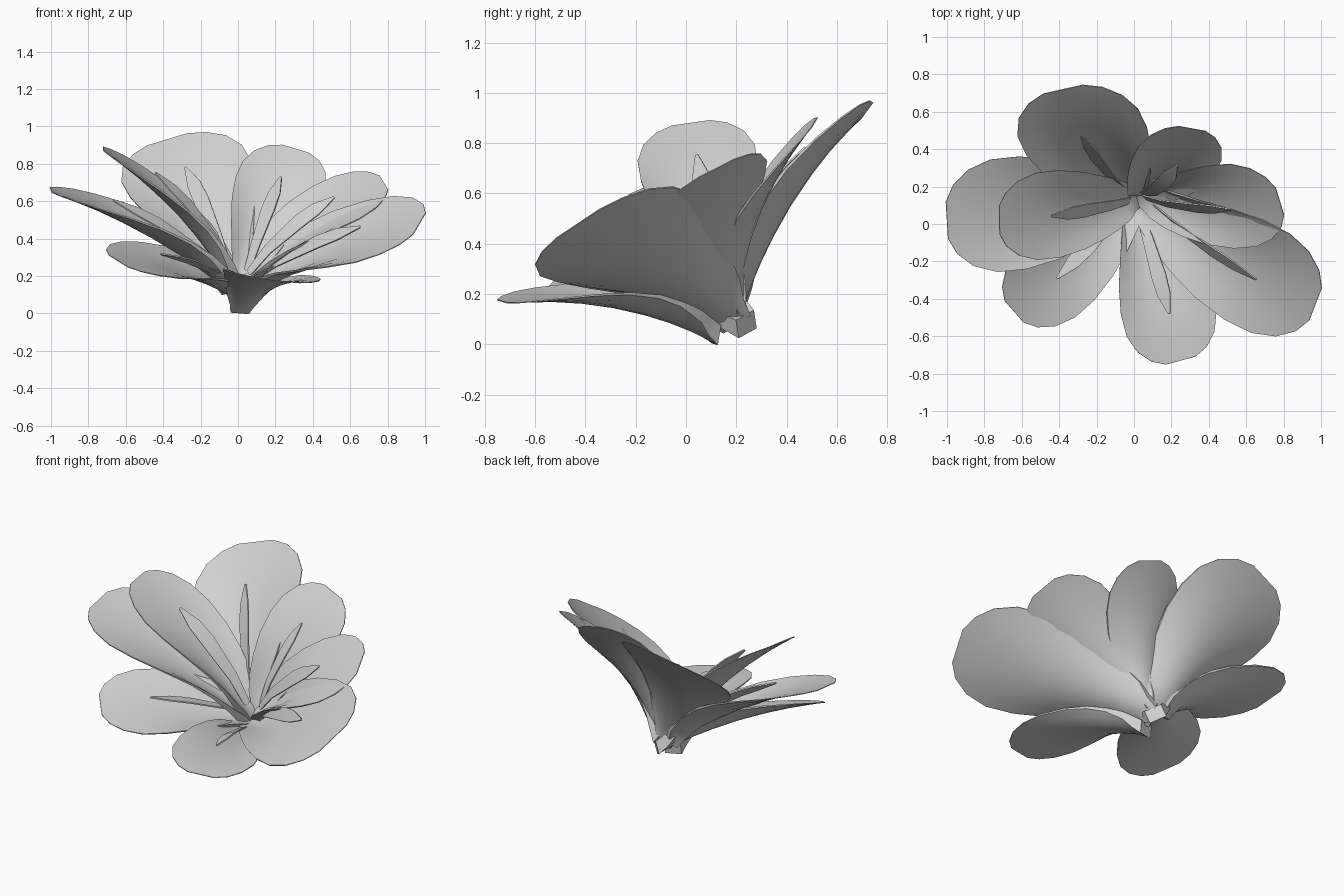
import bpy, bmesh
from math import radians
from mathutils import Vector

cube = bpy.data.objects.get("Cube")
if cube:
    bpy.data.objects.remove(cube, do_unlink=True)

grey = bpy.data.materials.new("soft grey")
grey.use_nodes = True
grey.diffuse_color = (0.64, 0.64, 0.64, 1)
grey.node_tree.nodes["Principled BSDF"].inputs["Base Color"].default_value = (0.64, 0.64, 0.64, 1)

AXIS = Vector((0, -0.47, 0.88))    # the way the flower opens
COLUMNS = 9

# Petal outline: (share of length, share of full width, thickness, cupping)
OUTLINE = [(0, .2, .08, 0), (.07, .27, .07, .12), (.14, .4, .045, .24), (.27, .55, .025, .27),
           (.4, .7, .015, .23), (.55, .87, .01, .16), (.7, .98, .008, .1), (.82, .98, .006, .06),
           (.91, .84, .005, .04), (.97, .6, .004, .02), (1, .32, .004, 0)]
# Blade outline: (share of petal length, width, lift above petal)
BLADE = [(.1, .04, .02), (.3, .06, .035), (.55, .085, .05), (.66, .075, .055), (.77, .012, .06)]


def loft(name, sections):
    """Join closed cross-sections into a capped solid."""
    bm = bmesh.new()
    rings = [[bm.verts.new(p) for p in s] for s in sections]
    n = len(rings[0])
    for a, b in zip(rings, rings[1:]):
        for i in range(n):
            j = (i + 1) % n
            bm.faces.new((a[i], a[j], b[j], b[i]))
    for ring in (rings[0], rings[-1]):
        half = n // 2
        for i in range(half - 1):
            bm.faces.new((ring[i], ring[i + 1], ring[n - 2 - i], ring[n - 1 - i]))
    bmesh.ops.recalc_face_normals(bm, faces=bm.faces)
    mesh = bpy.data.meshes.new(name)
    bm.to_mesh(mesh)
    bm.free()
    mesh.materials.append(grey)
    obj = bpy.data.objects.new(name, mesh)
    bpy.context.collection.objects.link(obj)
    bpy.ops.object.select_all(action='DESELECT')
    obj.select_set(True)
    bpy.context.view_layer.objects.active = obj
    bpy.ops.object.shade_smooth_by_angle(angle=radians(30))


def petal(name, base, tip, across, bend):
    base, tip, across = Vector(base), Vector(tip), Vector(across)
    along = (tip - base).normalized()
    across -= along * across.dot(along)
    inward = along.cross(across).normalized()
    if inward.dot(AXIS) < 0:
        inward.negate()
    width = across.length
    side = across.normalized()
    control = base.lerp(tip, 0.38) + inward * bend

    def centre(t):
        return base * (1 - t) ** 2 + control * 2 * t * (1 - t) + tip * t * t

    # Cupped petal with a thick stem end
    sections = []
    for t, share, thick, cup in OUTLINE:
        upper, lower = [], []
        for i in range(COLUMNS):
            u = 2 * i / (COLUMNS - 1) - 1
            lift = cup * width * share * (u * u - 0.4)
            p = centre(t) + side * (u * share * width / 2) + inward * lift
            upper.append(p + inward * thick * 0.5)
            lower.append(p - inward * thick * 0.5)
        sections.append(upper + lower[::-1])
    loft(name, sections)

    # Narrow twisted blade standing over the petal
    twist = (side + inward * 0.5).normalized()
    skin = twist.cross(along).normalized() * 0.004
    sections = []
    for t, w, lift in BLADE:
        p = centre(t) + inward * lift
        half = twist * w / 2
        sections.append([p - half + skin, p + half + skin, p + half - skin, p - half - skin])
    loft(name + "_blade", sections)


# Petals: stem end, tip, width vector, bend
petal("back_right_petal", (-.02, .19, .14), (-.38, .72, .93), (.69, .1, .13), .17)
petal("back_left_petal", (.03, .18, .15), (.31, .51, .88), (.46, -.07, -.11), .16)
petal("left_petal", (.02, .17, .14), (.78, .12, .7), (-.14, .45, .23), .14)
petal("front_left_petal", (.01, .19, .11), (.97, -.43, .48), (.21, .54, .36), .13)
petal("front_petal", (.01, .12, .04), (.25, -.73, .17), (.49, .13, -.04), .15)
petal("front_right_petal", (.04, .24, .08), (-.64, -.47, .28), (.39, -.28, -.22), .12)
petal("right_outer_petal", (.02, .16, .1), (-1, .02, .66), (.08, .63, .02), .15)
petal("right_inner_petal", (0, .14, .13), (-.72, .02, .88), (-.04, .47, .1), .15)
